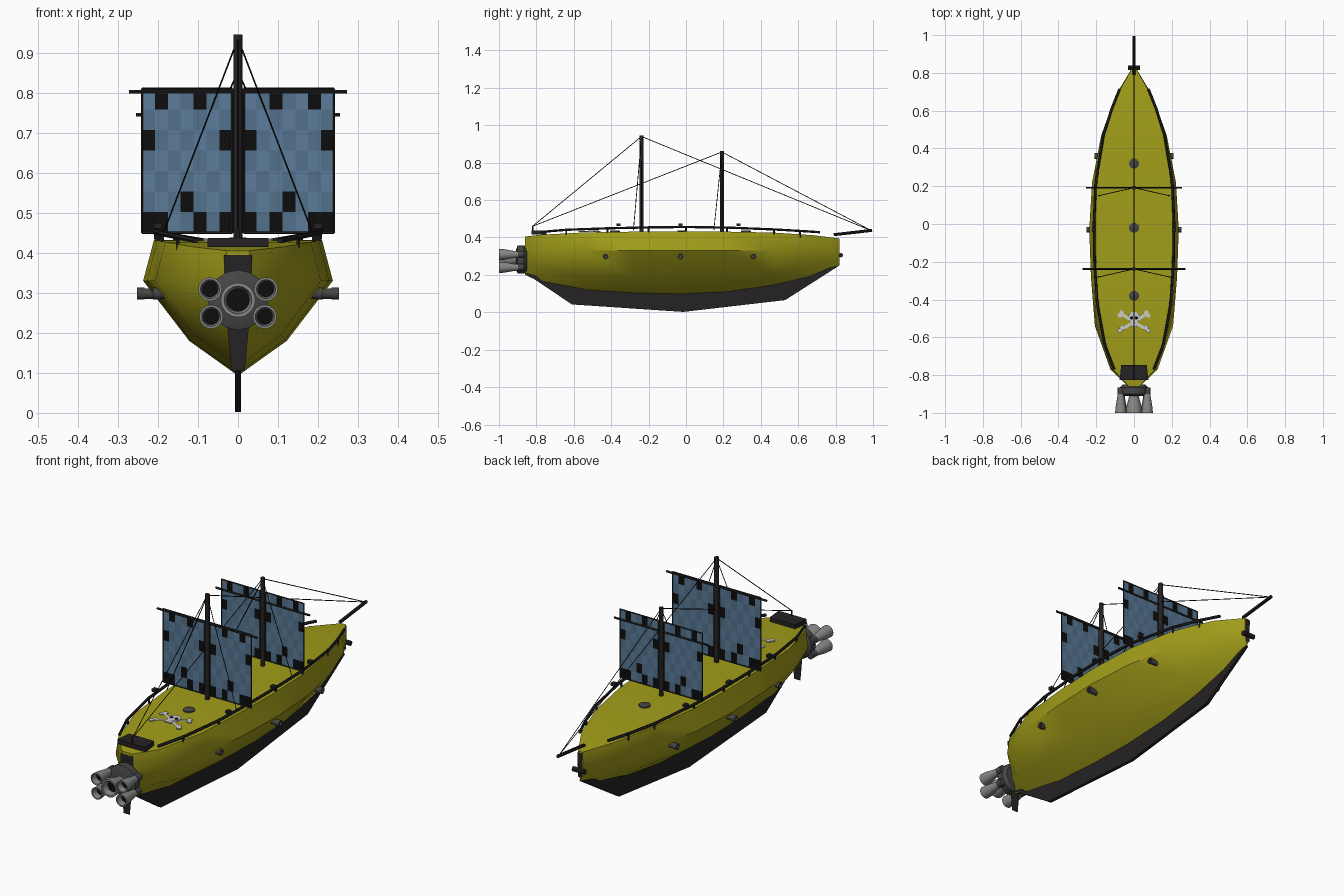
import bpy, bmesh, math
from mathutils import Vector

if "Cube" in bpy.data.objects:
    bpy.data.objects.remove(bpy.data.objects["Cube"])


def mat(name, c):
    m = bpy.data.materials.new(name)
    m.diffuse_color = (*c, 1)
    m.use_nodes = True
    m.node_tree.nodes["Principled BSDF"].inputs["Base Color"].default_value = m.diffuse_color
    return m


YELLOW = mat("hull_yellow", (0.36, 0.34, 0.01))
DARK = mat("dark", (0.018, 0.016, 0.017))
BLACK = mat("black", (0.004, 0.004, 0.004))
METAL = mat("metal", (0.24, 0.24, 0.235))
STEEL = mat("dark_steel", (0.06, 0.06, 0.06))
BLUE = mat("sail_blue", (0.105, 0.20, 0.32))
BLUE2 = mat("sail_dark_blue", (0.085, 0.165, 0.26))
BONE = mat("bone", (0.7, 0.7, 0.7))


def mesh(name, verts, faces, mats, smooth=None, fix=False):
    me = bpy.data.meshes.new(name)
    me.from_pydata([tuple(v) for v in verts], [], faces)
    ob = bpy.data.objects.new(name, me)
    bpy.context.collection.objects.link(ob)
    for m in mats:
        me.materials.append(m)
    if fix:
        bm = bmesh.new()
        bm.from_mesh(me)
        bmesh.ops.recalc_face_normals(bm, faces=bm.faces)
        bm.to_mesh(me)
        bm.free()
    if smooth:
        bpy.ops.object.select_all(action='DESELECT')
        ob.select_set(True)
        bpy.context.view_layer.objects.active = ob
        bpy.ops.object.shade_smooth_by_angle(angle=math.radians(smooth))
    return ob


def lathe(name, p, d, prof, m, n=12):
    """Revolve (radius, distance) points around direction d from p."""
    p, q = Vector(p), Vector(d).to_track_quat('Z', 'Y')
    vs = [p + q @ Vector((r * math.cos(2 * math.pi * i / n), r * math.sin(2 * math.pi * i / n), h))
          for r, h in prof for i in range(n)]
    fs = [(k * n + i, k * n + (i + 1) % n, (k + 1) * n + (i + 1) % n, (k + 1) * n + i)
          for k in range(len(prof) - 1) for i in range(n)]
    fs += [tuple(range(n))[::-1], tuple(range((len(prof) - 1) * n, len(prof) * n))]
    return mesh(name, vs, fs, [m], 40)


def rod(name, a, b, r, m=DARK, n=8):
    d = Vector(b) - Vector(a)
    return lathe(name, a, d, [(r, 0), (r, d.length)], m, n)


def box(name, c, s, m, taper=1.0):
    vs = [(c[0] + x * s[0] / 2 * (taper if y < 0 else 1), c[1] + y * s[1] / 2, c[2] + z * s[2] / 2)
          for x in (-1, 1) for y in (-1, 1) for z in (-1, 1)]
    fs = [(0, 1, 3, 2), (4, 6, 7, 5), (0, 4, 5, 1), (2, 3, 7, 6), (0, 2, 6, 4), (1, 5, 7, 3)]
    return mesh(name, vs, fs, [m])


# Hull lofted through stations: y, deck w, deck z, widest w, widest z, bilge w, bilge z, bottom z
ST = [(-.86, .028, .405, .030, .33, .020, .26, .20),
      (-.77, .112, .415, .125, .33, .070, .23, .158),
      (-.54, .182, .427, .207, .33, .108, .195, .115),
      (-.28, .202, .431, .228, .33, .118, .183, .098),
      (-.03, .210, .432, .237, .33, .122, .18, .093),
      (.22, .200, .431, .222, .33, .115, .188, .105),
      (.47, .158, .426, .173, .33, .090, .21, .14),
      (.68, .092, .412, .098, .335, .052, .255, .19),
      (.82, .012, .395, .014, .345, .010, .29, .25)]
vs, fs = [], []
for y, dw, dz, ww, wz, bw, bz, z0 in ST:
    half = [(dw, dz), (ww, wz), (bw, bz)]
    vs += [(x, y, z) for x, z in half] + [(0, y, z0)] + [(-x, y, z) for x, z in half[::-1]]
for k in range(len(ST) - 1):
    fs += [(k * 7 + i, k * 7 + (i + 1) % 7, k * 7 + 7 + (i + 1) % 7, k * 7 + 7 + i) for i in range(7)]
fs += [tuple(range(7)), tuple(range(len(vs) - 7, len(vs)))]
mesh("hull", vs, fs, [YELLOW], 45, True)

# Thin keel slab under the hull
prof = [(-.86, .21), (-.61, .042), (-.015, .002), (.53, .065), (.82, .25), (.5, .17), (-.02, .12), (-.6, .14)]
n = len(prof)
mesh("keel", [(x, y, z) for x in (-.008, .008) for y, z in prof],
     [tuple(range(n)), tuple(range(n, 2 * n))] + [(i, (i + 1) % n, n + (i + 1) % n, n + i) for i in range(n)],
     [DARK], None, True)

# Flat stern strip (rudder) and bow strip
mesh("rudder", [(-.035, -.863, .395), (.035, -.863, .395), (.03, -.863, .25), (.017, -.863, .105),
                (-.017, -.863, .105), (-.03, -.863, .25)], [tuple(range(6))], [DARK])
mesh("bow_strip", [(-.014, .823, .39), (.014, .823, .39), (.01, .823, .27), (-.01, .823, .27)],
     [(0, 1, 2, 3)], [DARK])
rod("bow_bar", (-.033, .828, .305), (.033, .828, .305), .012)
box("stern_bench", (0, -.787, .426), (.136, .08, .022), DARK, 1.12)

# Engine cluster
lathe("engine_mount", (0, -.85, .282), (0, -1, 0), [(.06, 0), (.075, .015), (.075, .05), (.05, .06)], STEEL, 16)
for x, z, s in [(0, .282, 1.45), (.07, .309, 1), (-.07, .309, 1), (.067, .24, 1), (-.067, .24, 1)]:
    lathe("nozzle", (x, -.895, z), (0, -1, 0),
          [(.016 * s, 0), (.02 * s, .03), (.028 * s, .075), (.030 * s, .105), (.024 * s, .105), (.019 * s, .07)],
          METAL, 16)
    lathe("nozzle_core", (x, -.96, z), (0, -1, 0), [(.021 * s, 0), (.021 * s, .01)], BLACK, 16)
    if x:
        rod("engine_arm", (0, -.885, .282), (x, -.885, z), .018, STEEL)
        lathe("nozzle_base", (x, -.865, z), (0, -1, 0), [(.018, 0), (.018, .034)], STEEL)

# Masts, yards and patchwork sails
BLACKS = {(0, 1), (0, 4), (2, 0), (2, 6), (5, 3), (6, 0), (6, 1), (6, 4), (6, 6)}


def rig(y, top, w, z0, z1, yard_z, yard_w):
    rod("mast", (0, y, .42), (0, y, top), .011, DARK, 10)
    rod("yard", (-yard_w, y, yard_z), (yard_w, y, yard_z), .005, DARK, 6)
    for s in (-1, 1):
        a, b = w, .014
        vs = [(s * (a + (b - a) * c / 7), y, z1 + (z0 - z1) * r / 7) for r in range(8) for c in range(8)]
        cells = [(r, c) for r in range(7) for c in range(7)]
        ob = mesh("sail", vs, [(r * 8 + c, r * 8 + c + 1, r * 8 + c + 9, r * 8 + c + 8) for r, c in cells],
                  [BLUE, BLUE2, BLACK])
        for f, (r, c) in zip(ob.data.polygons, cells):
            f.material_index = 2 if (r, c) in BLACKS else (r + c) % 2
        # sail hem
        cs = [(s * a, y, z0), (s * a, y, z1), (s * b, y, z1), (s * b, y, z0)]
        for i in range(4):
            rod("sail_hem", cs[i], cs[(i + 1) % 4], .003, DARK, 4)
        # side stay
        rod("shroud", (0, y, top - .01), (s * .19, y - .043, .44), .002, BLACK, 4)
    for e in ((0, -.82, .46), (0, .99, .437)):
        rod("stay", (0, y, top - .005), e, .002, BLACK, 4)


rig(-.238, .945, .24, .45, .81, .803, .272)
rig(.192, .862, .225, .46, .795, .745, .255)
rod("bowsprit", (0, .79, .415), (0, .995, .438), .008)
rod("stay_post", (0, -.82, .42), (0, -.82, .462), .004, DARK, 6)

# Side railings with posts, cannons
RAIL = [(.105, -.77, .43), (.155, -.64, .441), (.195, -.42, .449), (.209, -.2, .454), (.212, 0, .456),
        (.203, .22, .453), (.162, .47, .443), (.118, .61, .435), (.076, .715, .428)]
for s in (-1, 1):
    pts = [(s * x, y, z) for x, y, z in RAIL]
    for a, b in zip(pts, pts[1:]):
        rod("railing", a, b, .007, DARK, 6)
    for x, y, z in pts[1:-1]:
        rod("rail_post", (x * .96, y, z - .035), (x * .98, y, z + .005), .005, DARK, 6)
    for x, y in ((.2, -.36), (.212, -.03), (.195, .28)):
        box("rail_block", (s * x, y, .468), (.02, .022, .014), DARK)
    for x, y in ((.212, -.43), (.252, -.03), (.208, .36)):
        lathe("cannon", (s * (x - .07), y, .298), (s, 0, 0),
              [(.013, 0), (.013, .052), (.015, .052), (.015, .07), (.009, .07), (.009, .06)], STEEL, 12)

# Round deck hatches
for y in (.32, -.02, -.38):
    lathe("hatch", (0, y, .42), (0, 0, 1), [(.027, 0), (.027, .015), (.02, .018)], STEEL, 14)

# Flat skull-and-bones deck marking
for s in (-1, 1):
    a, b = Vector((s * .065, -.478, .434)), Vector((-s * .065, -.558, .434))
    p = Vector((a.y - b.y, b.x - a.x, 0)).normalized() * .008
    mesh("bone", [a + p, a - p, b - p, b + p], [(0, 1, 2, 3)], [BONE])
    for e in (a, b):
        for dx, dy in ((0, .01), (math.copysign(.01, e.x), -.006)):
            lathe("bone_end", (e.x + dx, e.y + dy, .43), (0, 0, 1), [(.012, 0), (.012, .005)], BONE, 8)
    lathe("skull_eye", (s * .013, -.497, .43), (0, 0, 1), [(.009, 0), (.009, .0075)], BLACK, 8)
lathe("skull", (0, -.495, .43), (0, 0, 1), [(.031, 0), (.031, .006)], BONE, 14)
box("skull_jaw", (0, -.53, .433), (.034, .03, .005), BONE)
